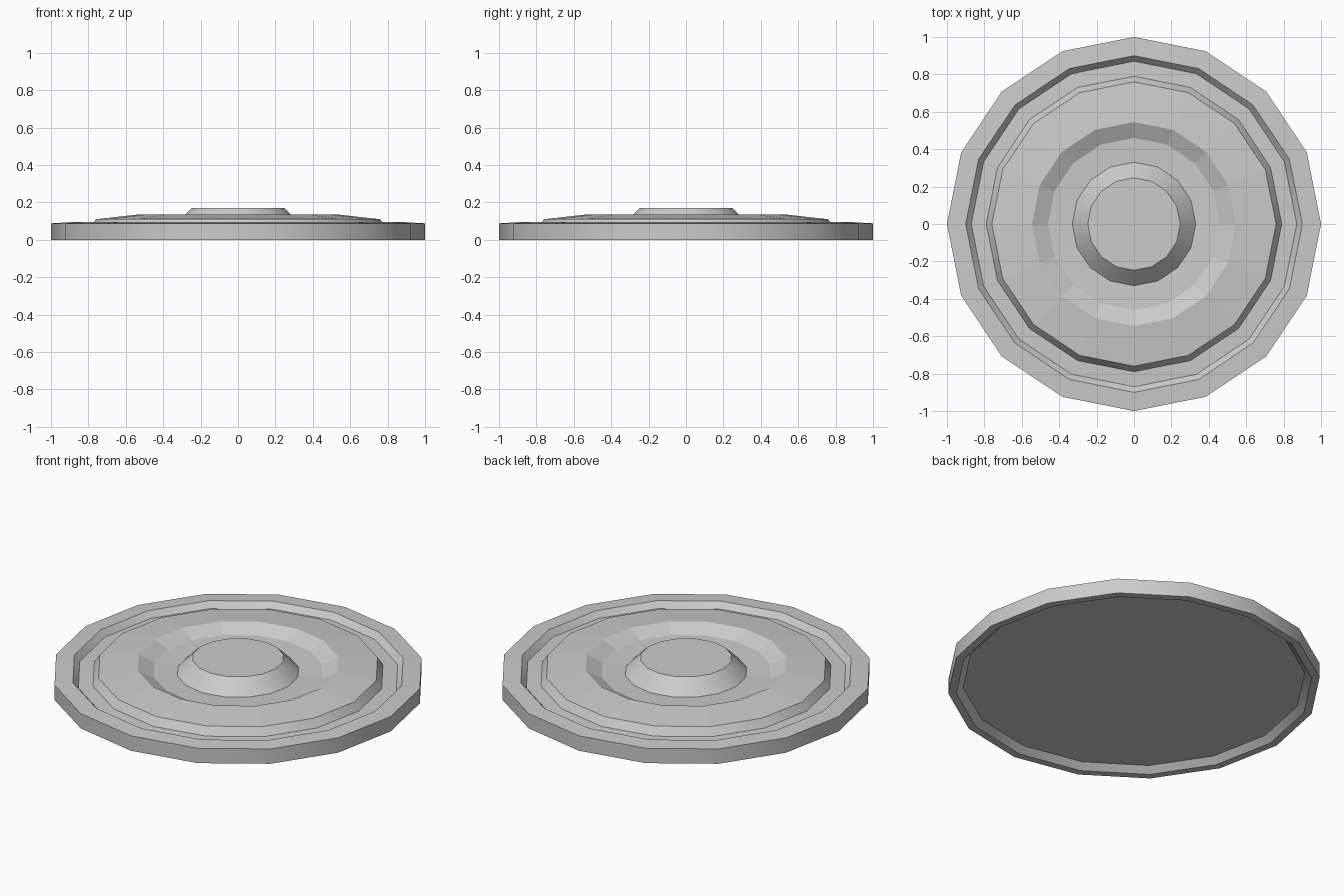
import bpy, bmesh, math

SIDES = 16

cube = bpy.data.objects.get("Cube")
if cube:
    bpy.data.objects.remove(cube, do_unlink=True)

grey = bpy.data.materials.new("light_grey")
grey.use_nodes = True
colour = (0.6, 0.6, 0.6, 1)
grey.diffuse_color = colour
grey.node_tree.nodes["Principled BSDF"].inputs["Base Color"].default_value = colour


def lathe(name, profile, cap_start=False, cap_end=False, smooth=True):
    """Turn a (radius, height) profile, listed from below outwards and over the top."""
    bm = bmesh.new()
    rings = []
    for r, z in profile:
        rings.append([bm.verts.new((r * math.cos(a), r * math.sin(a), z))
                      for a in (math.tau * i / SIDES for i in range(SIDES))])
    for low, high in zip(rings, rings[1:]):
        for i in range(SIDES):
            j = (i + 1) % SIDES
            bm.faces.new((low[i], low[j], high[j], high[i]))
    if cap_start:
        bm.faces.new(rings[0][::-1])
    if cap_end:
        bm.faces.new(rings[-1])
    mesh = bpy.data.meshes.new(name)
    bm.to_mesh(mesh)
    bm.free()
    mesh.materials.append(grey)
    obj = bpy.data.objects.new(name, mesh)
    bpy.context.collection.objects.link(obj)
    if smooth:
        bpy.ops.object.select_all(action='DESELECT')
        obj.select_set(True)
        bpy.context.view_layer.objects.active = obj
        bpy.ops.object.shade_smooth_by_angle(angle=math.radians(25))
    return obj


# Recessed underside, outer wall, rim and the groove inside it
lathe("outer_rim", [(0.92, 0.034), (0.957, 0), (1, 0), (1, 0.088),
                    (0.9, 0.094), (0.87, 0.06), (0.79, 0.064)], cap_start=True)

# Step up from the groove
lathe("disc_step", [(0.79, 0.064), (0.76, 0.11)])

# Faceted disc rising to a crest, then dipping to the hub
lathe("faceted_disc", [(0.76, 0.11), (0.545, 0.134), (0.46, 0.092), (0.33, 0.087)],
      smooth=False)

# Raised centre
lathe("centre_hub", [(0.33, 0.087), (0.247, 0.17)], cap_end=True)
